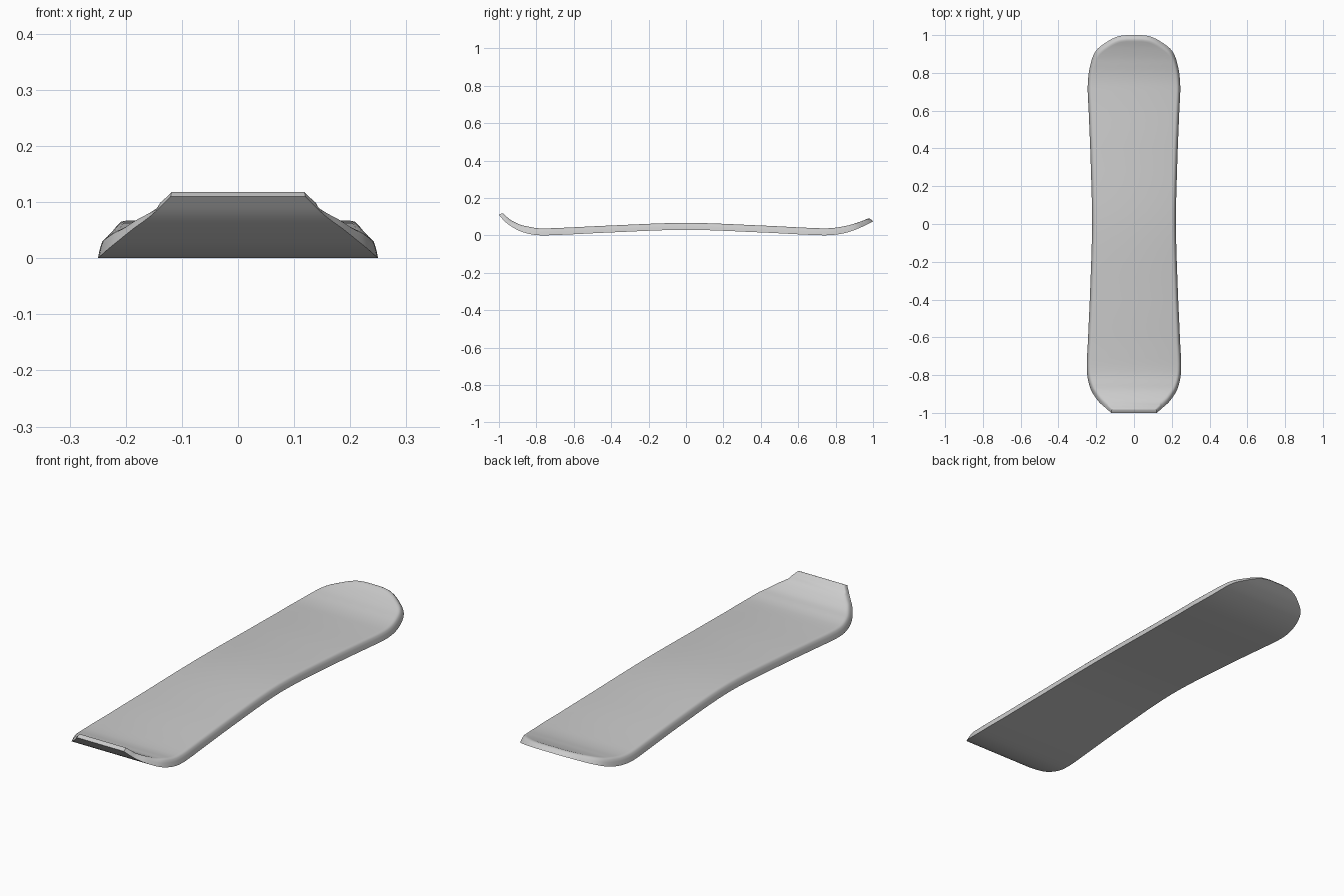
import bpy, bmesh, math
from mathutils import Vector

cube = bpy.data.objects.get("Cube")
if cube:
    bpy.data.objects.remove(cube, do_unlink=True)

# Board material
grey = bpy.data.materials.new("board grey")
grey.use_nodes = True
colour = (0.6, 0.6, 0.6, 1)
grey.diffuse_color = colour
grey.node_tree.nodes["Principled BSDF"].inputs["Base Color"].default_value = colour

# Half outline of the base: (half width, y), squared nose to rounded tail
OUTLINE = [(.12, -1), (.155, -.97), (.19, -.937), (.23, -.873), (.249, -.78),
           (.243, -.6), (.232, -.35), (.222, 0), (.23, .35), (.24, .6),
           (.245, .73), (.234, .83), (.203, .915), (.138, .968), (.085, .993),
           (.04, 1)]
# Side profile of the base: (y, z), camber with both ends turned up
PROFILE = [(-1, .11), (-.97, .076), (-.937, .05), (-.88, .02), (-.8, .002),
           (-.7, .002), (-.4, .016), (0, .03), (.4, .016), (.72, .001),
           (.8, .004), (.87, .018), (.94, .045), (1, .075)]


def smooth(points, steps):
    """Catmull-Rom curve through the points, scaled by chord length."""
    p = [Vector(q) for q in points]
    n = len(p)

    def tangent(i):
        a, b = max(i - 1, 0), min(i + 1, n - 1)
        length = sum((p[j + 1] - p[j]).length for j in range(a, b))
        return (p[b] - p[a]) / length

    curve = []
    for i in range(n - 1):
        h = (p[i + 1] - p[i]).length
        for s in range(steps):
            t = s / steps
            curve.append(p[i] * (2*t**3 - 3*t*t + 1) + p[i + 1] * (3*t*t - 2*t**3)
                         + tangent(i) * h * (t**3 - 2*t*t + t)
                         + tangent(i + 1) * h * (t**3 - t*t))
    return curve + [p[-1]]


outline = smooth(OUTLINE, 5)
profile = smooth(PROFILE, 8)


def base_height(y):
    for a, b in zip(profile, profile[1:]):
        if y <= b.x:
            return a.y + (b.y - a.y) * max(0, y - a.x) / (b.x - a.x)
    return profile[-1].y


def lift(x, y, height):
    """Raise a flat point off the base, square to the base curve."""
    e = .01
    lo, hi = max(y - e, -1), min(y + e, 1)
    slope = (base_height(hi) - base_height(lo)) / (hi - lo)
    normal = Vector((0, -slope, 1)).normalized()
    # The board thins toward the two tips
    taper = min(1, max(0, (abs(y) - .85) / .15))
    thick = .037 - (.015 if y < 0 else .012) * taper
    return Vector((x, y, base_height(y))) + normal * thick * height


# Board body: lofted rings of base edge, side wall and rounded rim
RIM = [(0, 0), (.004, .5), (.008, .8), (.014, .95), (.022, 1)]
bm = bmesh.new()
rings = []
last = len(outline) - 1
for i, point in enumerate(outline):
    run = outline[min(i + 1, last)] - outline[max(i - 1, 0)]
    inward = Vector((-run.y, run.x)).normalized()
    half = []
    for inset, height in RIM:
        depth = inset * (.45 if point.y < -.98 else 1)
        q = point + inward * depth
        half.append(lift(max(q.x, .01), max(-1, min(1, q.y)), height))
    ring = half + [Vector((-v.x, v.y, v.z)) for v in reversed(half)]
    rings.append([bm.verts.new(v) for v in ring])

count = len(rings[0])
for a, b in zip(rings, rings[1:]):
    for k in range(count):
        m = (k + 1) % count
        bm.faces.new((a[k], a[m], b[m], b[k]))

# Nose and tail edges close the two ends in strips
for ring in (rings[0], rings[-1]):
    for k in range(len(RIM) - 1):
        bm.faces.new((ring[k], ring[k + 1], ring[count - 2 - k], ring[count - 1 - k]))
bmesh.ops.recalc_face_normals(bm, faces=bm.faces)

mesh = bpy.data.meshes.new("board")
bm.to_mesh(mesh)
bm.free()
mesh.materials.append(grey)
board = bpy.data.objects.new("board", mesh)
bpy.context.scene.collection.objects.link(board)
bpy.context.view_layer.objects.active = board
board.select_set(True)
bpy.ops.object.shade_smooth_by_angle(angle=math.radians(35))
